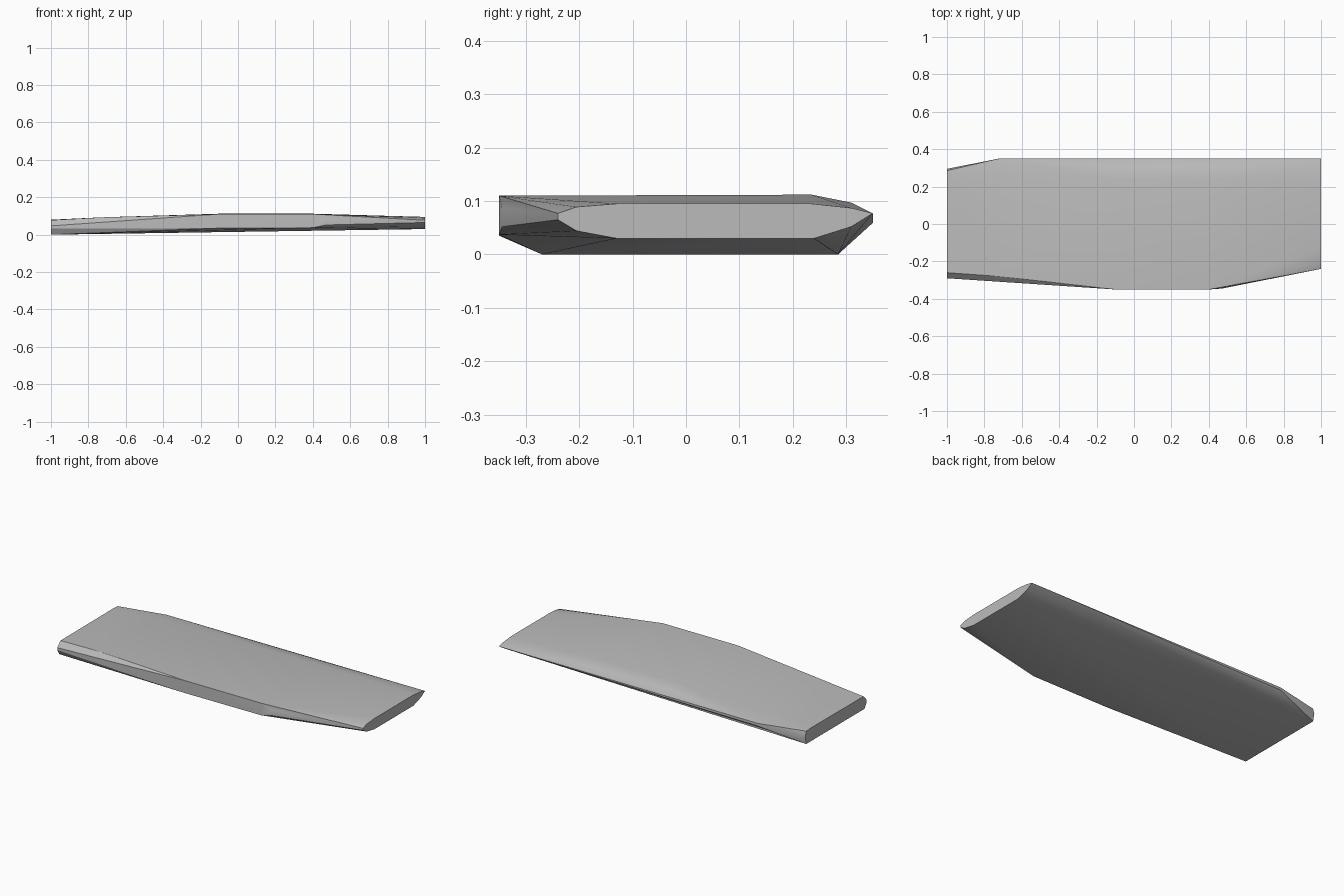
import bpy, bmesh, math

if "Cube" in bpy.data.objects:
    bpy.data.objects.remove(bpy.data.objects["Cube"])

# cross-sections along the slab: x -> (y, z) outline points
sections = {
    -1.0: [(-0.26, 0.081), (-0.29, 0.05), (-0.29, 0.035), (-0.27, 0.003),
           (0.285, 0.003), (0.295, 0.045), (0.285, 0.08), (0.235, 0.083)],
    -0.72: [(0.35, 0.078), (0.35, 0.062), (-0.28, 0.096), (0.235, 0.096)],
    -0.10: [(-0.35, 0.113), (-0.35, 0.038), (0.235, 0.115), (0.31, 0.1)],
    0.40: [(-0.35, 0.113), (-0.35, 0.04), (0.235, 0.115), (0.31, 0.1)],
    0.47: [(-0.345, 0.09), (-0.345, 0.055)],
    1.0: [(-0.24, 0.08), (-0.205, 0.092), (-0.13, 0.098), (0.235, 0.098),
          (0.31, 0.09), (0.35, 0.08), (0.31, 0.055), (0.24, 0.033),
          (-0.13, 0.033), (-0.205, 0.047), (-0.24, 0.068)],
}

# slab: convex skin over the sections
bm = bmesh.new()
for x, outline in sections.items():
    for y, z in outline:
        bm.verts.new((x, y, z - 0.003))
hull = bmesh.ops.convex_hull(bm, input=bm.verts[:])
loose = [v for v in bm.verts if not v.link_faces]
bmesh.ops.delete(bm, geom=loose, context='VERTS')
bmesh.ops.dissolve_limit(bm, angle_limit=math.radians(0.5),
                         verts=bm.verts[:], edges=bm.edges[:])
bmesh.ops.recalc_face_normals(bm, faces=bm.faces[:])

mesh = bpy.data.meshes.new("slab")
bm.to_mesh(mesh)
bm.free()
slab = bpy.data.objects.new("slab", mesh)
bpy.context.collection.objects.link(slab)

# plain grey finish
grey = bpy.data.materials.new("grey")
grey.diffuse_color = (0.5, 0.5, 0.5, 1)
grey.use_nodes = True
grey.node_tree.nodes["Principled BSDF"].inputs["Base Color"].default_value = grey.diffuse_color
mesh.materials.append(grey)

bpy.context.view_layer.objects.active = slab
slab.select_set(True)
bpy.ops.object.shade_smooth_by_angle(angle=math.radians(30))
